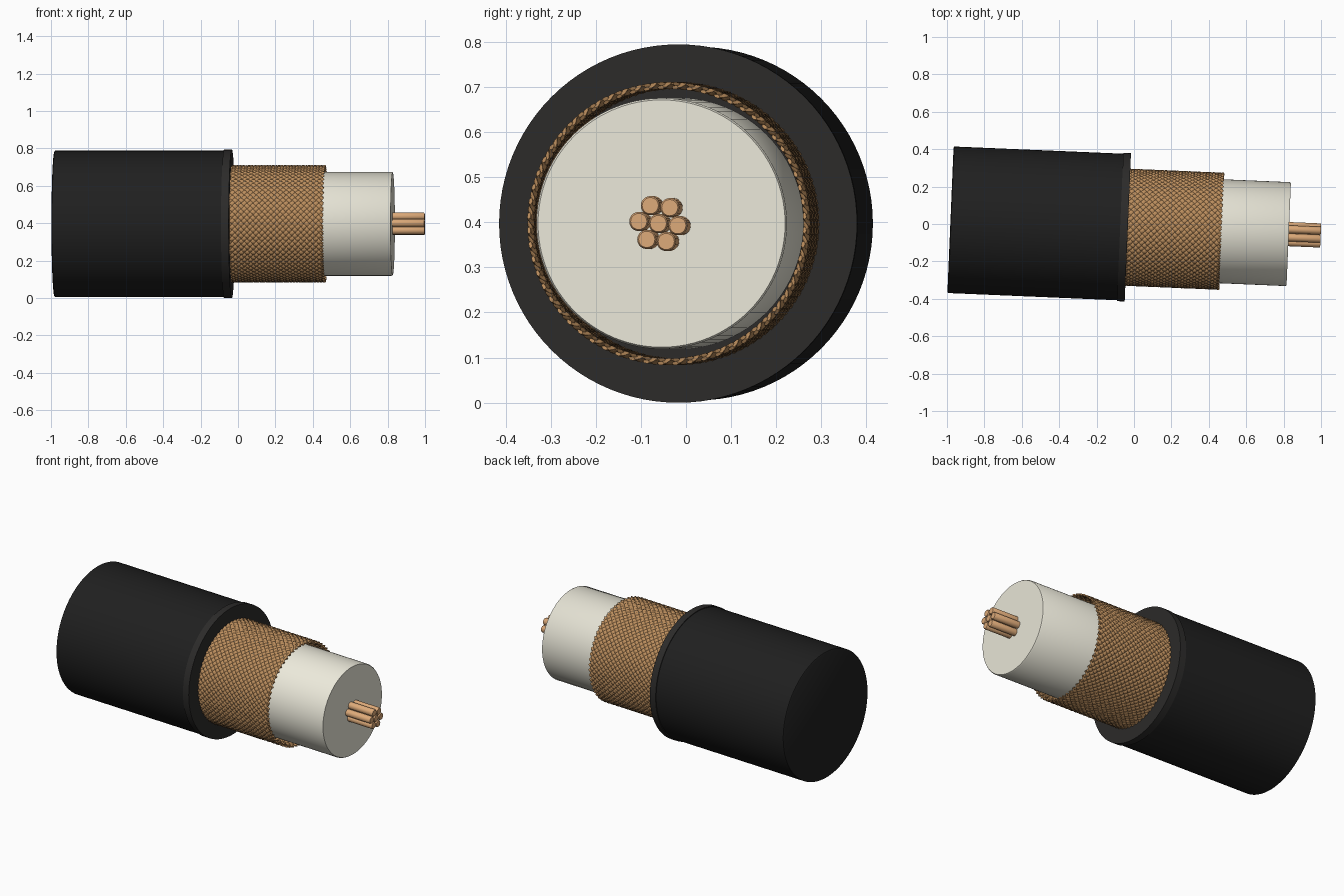
import bpy, bmesh, math
from mathutils import Matrix, Vector

if "Cube" in bpy.data.objects:
    bpy.data.objects.remove(bpy.data.objects["Cube"])

# Cable axis: nearly along x, turned slightly in plan
AXIS = Matrix.Translation((0, -0.019, 0.397)) @ Matrix.Rotation(-0.0425, 4, 'Z')


def material(name, rgb):
    m = bpy.data.materials.new(name)
    m.diffuse_color = (*rgb, 1)
    m.use_nodes = True
    m.node_tree.nodes["Principled BSDF"].inputs["Base Color"].default_value = m.diffuse_color
    return m


black = material("black_rubber", (0.014, 0.014, 0.014))
dark = material("dark_rubber", (0.025, 0.024, 0.023))
cream = material("cream_plastic", (0.83, 0.81, 0.70))
copper = material("copper", (0.72, 0.40, 0.19))
braid_mat = material("braided_copper", (0.50, 0.27, 0.11))


def finish(name, bm, mat, angle=40):
    bmesh.ops.recalc_face_normals(bm, faces=bm.faces)
    me = bpy.data.meshes.new(name)
    bm.to_mesh(me)
    bm.free()
    me.materials.append(mat)
    ob = bpy.data.objects.new(name, me)
    ob.matrix_world = AXIS
    bpy.context.collection.objects.link(ob)
    bpy.ops.object.select_all(action='DESELECT')
    ob.select_set(True)
    bpy.context.view_layer.objects.active = ob
    bpy.ops.object.shade_smooth_by_angle(angle=math.radians(angle))
    return ob


def loft(bm, rings, caps=True):
    """Skin a list of closed rings of points."""
    vs = [[bm.verts.new(p) for p in r] for r in rings]
    n = len(vs[0])
    for a, b in zip(vs, vs[1:]):
        for k in range(n):
            bm.faces.new((a[k], a[(k + 1) % n], b[(k + 1) % n], b[k]))
    if caps:
        bm.faces.new(vs[0][::-1])
        bm.faces.new(vs[-1])


def turned(name, profile, mat, sides=96, cy=0, cz=0):
    """Solid of revolution about x from (x, radius) pairs."""
    bm = bmesh.new()
    loft(bm, [[(x, cy + r * math.cos(2 * math.pi * k / sides),
                cz + r * math.sin(2 * math.pi * k / sides)) for k in range(sides)]
              for x, r in profile])
    return finish(name, bm, mat)


# Outer jacket, its cut lip, and the insulation core
turned("outer_jacket", [(-0.982, 0.386), (-0.978, 0.392), (-0.074, 0.392)], black)
turned("jacket_lip", [(-0.074, 0.397), (-0.033, 0.397)], dark)
turned("insulation", [(-0.033, 0.278), (0.822, 0.278), (0.828, 0.274)], cream)

# Seven conductor wires
spots = [(0, 0)] + [(0.0435 * math.cos(a), 0.0435 * math.sin(a))
                    for a in (math.radians(60 * i - 6) for i in range(6))]
for i, (y, z) in enumerate(spots):
    turned(f"conductor_wire_{i + 1}",
           [(0.82, 0.0213), (0.995, 0.0213), (0.999, 0.018)], copper, 20, y, z)

# Woven shield: two families of flat strands spiralling in opposite directions
N, R, S0, S1 = 60, 0.306, -0.035, 0.463
TWIST = 1.0 / R                  # 45 degree lay
HALF_W, HALF_T, WAVE = 0.0108, 0.004, 0.004
STEPS = 90
bm = bmesh.new()
for hand in (1, -1):
    for i in range(N):
        rings = []
        for s in range(STEPS + 1):
            x = S0 + (S1 - S0) * s / STEPS
            turn = TWIST * (x - S0)
            th = 2 * math.pi * i / N + hand * turn
            phase = math.pi * (2 * i + hand * 2 * turn * N / (2 * math.pi))
            r = R + hand * WAVE * math.cos(phase)
            radial = Vector((0, math.cos(th), math.sin(th)))
            around = Vector((0, -math.sin(th), math.cos(th)))
            side = (around - hand * Vector((1, 0, 0))).normalized()
            c = Vector((x, 0, 0)) + radial * r
            ring = []
            for k in range(6):
                a = k * math.pi / 3
                ring.append(c + side * HALF_W * math.cos(a)
                            + radial * HALF_T * math.sin(a) * 1.1)
            rings.append(ring)
        loft(bm, rings)
finish("braided_shield", bm, braid_mat, 50)
